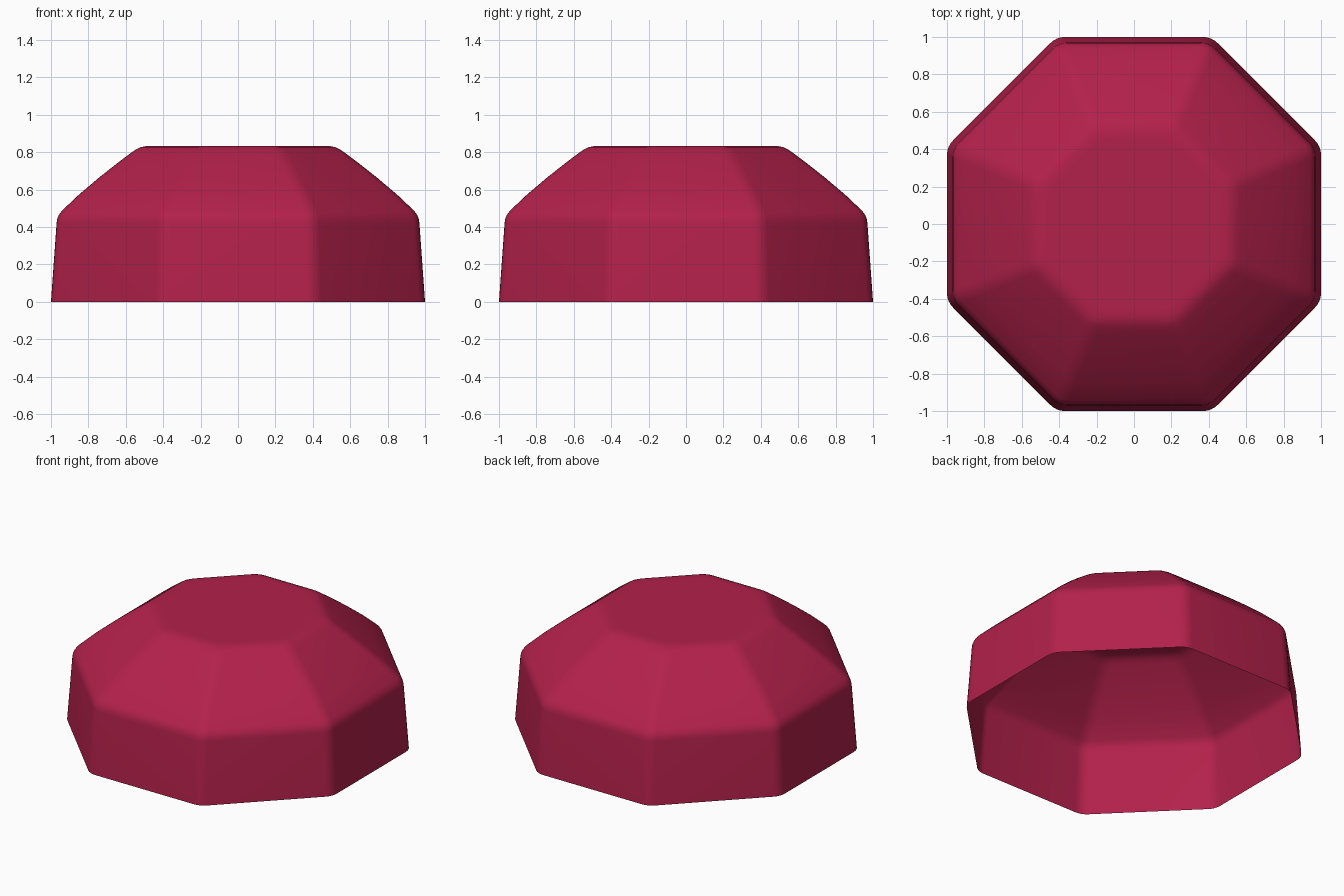
import bpy, bmesh
from math import cos, sin, tan, pi

if "Cube" in bpy.data.objects:
    bpy.data.objects.remove(bpy.data.objects["Cube"])

SIDES, STEPS = 8, 4
HALF = pi / SIDES

# apothem, height: tapered wall, soft shoulder, bowed slope, soft crown edge
profile = [(1.0, 0.0), (0.97, 0.42), (0.967, 0.442), (0.958, 0.465),
           (0.942, 0.487), (0.85, 0.574), (0.745, 0.663), (0.645, 0.742),
           (0.57, 0.798), (0.545, 0.815), (0.52, 0.827), (0.487, 0.834),
           (0.45, 0.834)]


def octagon(apothem, z, trim=0.045):
    """Octagon ring with rounded corners, flat sides on the axes."""
    r = trim / tan(HALF)
    d = (apothem - r) / cos(HALF)
    ring = []
    for k in range(SIDES):
        a = (2 * k + 1) * HALF
        for s in range(STEPS + 1):
            b = a - HALF + 2 * HALF * s / STEPS
            ring.append((d * cos(a) + r * cos(b), d * sin(a) + r * sin(b), z))
    return ring


# open shell lofted through the rings, closed by a flat crown
bm = bmesh.new()
rings = [[bm.verts.new(p) for p in octagon(*row)] for row in profile]
for low, high in zip(rings, rings[1:]):
    n = len(low)
    for i in range(n):
        j = (i + 1) % n
        bm.faces.new((low[i], low[j], high[j], high[i]))
bm.faces.new(rings[-1])
for f in bm.faces:
    f.smooth = True

mesh = bpy.data.meshes.new("octagonal_dome")
bm.to_mesh(mesh)
bm.free()
dome = bpy.data.objects.new("octagonal_dome", mesh)
bpy.context.collection.objects.link(dome)

# crimson finish
mat = bpy.data.materials.new("crimson")
mat.diffuse_color = (0.45, 0.015, 0.07, 1)
mat.use_nodes = True
mat.node_tree.nodes["Principled BSDF"].inputs["Base Color"].default_value = mat.diffuse_color
mesh.materials.append(mat)
